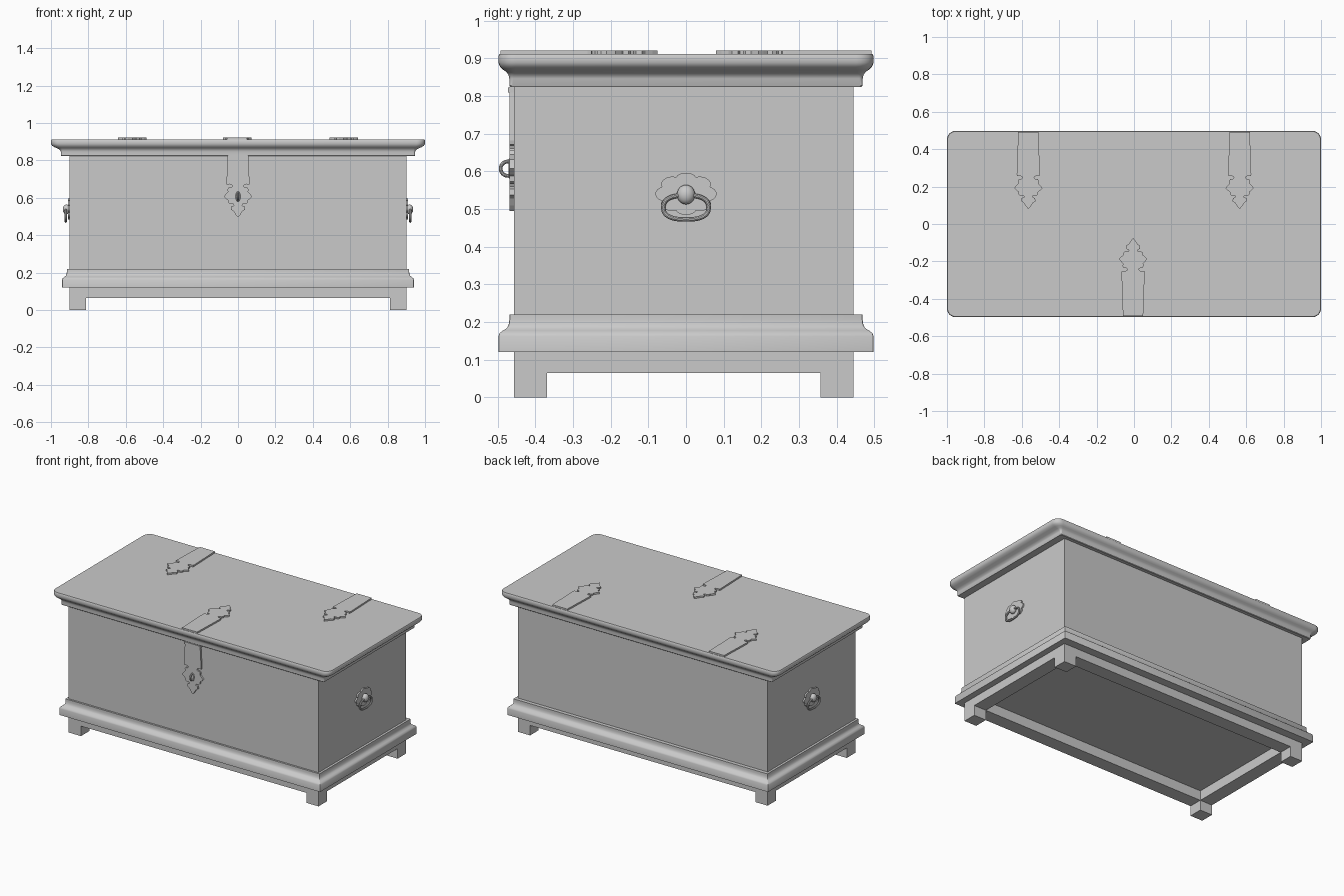
import bpy, bmesh, math
from mathutils import Vector

old = bpy.data.objects.get("Cube")
if old:
    bpy.data.objects.remove(old, do_unlink=True)

grey = bpy.data.materials.new("plain grey")
grey.use_nodes = True
colour = (0.59, 0.59, 0.59, 1)
grey.diffuse_color = colour
grey.node_tree.nodes["Principled BSDF"].inputs["Base Color"].default_value = colour


def finish(bm, name, smooth=False):
    bmesh.ops.recalc_face_normals(bm, faces=bm.faces)
    mesh = bpy.data.meshes.new(name)
    bm.to_mesh(mesh)
    bm.free()
    mesh.materials.append(grey)
    ob = bpy.data.objects.new(name, mesh)
    bpy.context.collection.objects.link(ob)
    if smooth:
        bpy.ops.object.select_all(action='DESELECT')
        ob.select_set(True)
        bpy.context.view_layer.objects.active = ob
        bpy.ops.object.shade_smooth_by_angle(angle=math.radians(35))
    return ob


def box(name, low, high):
    bm = bmesh.new()
    bmesh.ops.create_cube(bm, size=1)
    for v in bm.verts:
        v.co = [a + (b - a) * (c + 0.5) for a, b, c in zip(low, high, v.co)]
    return finish(bm, name)


def loft(name, rings, segments=6):
    """Stack of rounded rectangles given as half width, half depth, height, corner radius."""
    bm = bmesh.new()
    loops = []
    for hx, hy, z, r in rings:
        loop = []
        for corner, (sx, sy) in enumerate([(1, 1), (-1, 1), (-1, -1), (1, -1)]):
            for i in range(segments + 1):
                a = math.pi / 2 * (corner + i / segments)
                loop.append(bm.verts.new((sx * (hx - r) + r * math.cos(a),
                                          sy * (hy - r) + r * math.sin(a), z)))
        loops.append(loop)
    for a, b in zip(loops, loops[1:]):
        for i in range(len(a)):
            j = (i + 1) % len(a)
            bm.faces.new((a[i], a[j], b[j], b[i]))
    bm.faces.new(loops[0])
    bm.faces.new(loops[-1])
    return finish(bm, name, True)


def plate(name, outline, origin, u, v, n, thickness):
    """Flat plate with an outline along u and v, raised along n."""
    o, u, v, n = (Vector(p) for p in (origin, u, v, n))
    bm = bmesh.new()
    face = bm.faces.new([bm.verts.new(o + u * a + v * b) for a, b in outline])
    new = bmesh.ops.extrude_face_region(bm, geom=[face])["geom"]
    bmesh.ops.translate(bm, vec=n * thickness,
                        verts=[e for e in new if isinstance(e, bmesh.types.BMVert)])
    return finish(bm, name)


def tube(name, points, radius):
    """Closed round wire through the points."""
    bm = bmesh.new()
    pts = [Vector(p) for p in points]
    count, sides = len(pts), 10
    normal = (pts[0] - pts[count // 3]).cross(pts[0] - pts[count // 2]).normalized()
    rings = []
    for i, p in enumerate(pts):
        out = (pts[(i + 1) % count] - pts[i - 1]).normalized().cross(normal)
        rings.append([bm.verts.new(p + radius * (out * math.cos(t) + normal * math.sin(t)))
                      for t in (math.tau * k / sides for k in range(sides))])
    for i in range(count):
        a, b = rings[i], rings[(i + 1) % count]
        for k in range(sides):
            m = (k + 1) % sides
            bm.faces.new((a[k], a[m], b[m], b[k]))
    return finish(bm, name, True)


def ball(name, centre, radii):
    bm = bmesh.new()
    bmesh.ops.create_uvsphere(bm, u_segments=20, v_segments=12, radius=1)
    for v in bm.verts:
        v.co = [c + r * x for c, r, x in zip(centre, radii, v.co)]
    return finish(bm, name, True)


# Chest body, wall planes shared with the apron and feet
X, FRONT, BACK, FLOOR = 0.9, -0.457, 0.445, 0.128
box("chest_body", (-X, FRONT, FLOOR), (X, BACK, 0.84))

# Base moulding, open underneath up to the chest floor
loft("base_moulding", [
    (0.86, 0.4, FLOOR + 0.005, 0.001), (0.86, 0.4, 0.12, 0.001),
    (0.94, 0.498, 0.12, 0.004), (0.94, 0.498, 0.162, 0.004),
    (0.937, 0.495, 0.17, 0.004), (0.929, 0.486, 0.177, 0.004),
    (0.921, 0.476, 0.183, 0.004), (0.917, 0.471, 0.192, 0.004),
    (0.915, 0.469, 0.205, 0.004), (0.915, 0.469, 0.22, 0.004)], 2)

# Lid with a cove below a rounded rim
loft("lid", [
    (0.945, 0.466, 0.824, 0.006), (0.947, 0.469, 0.827, 0.008),
    (0.947, 0.469, 0.846, 0.01), (0.951, 0.471, 0.855, 0.014),
    (0.962, 0.476, 0.863, 0.022), (0.98, 0.486, 0.87, 0.034),
    (0.993, 0.494, 0.878, 0.042), (1.0, 0.498, 0.888, 0.046),
    (1.0, 0.498, 0.906, 0.046), (0.997, 0.495, 0.911, 0.044)])

# Apron frame as thick as the feet below it
T, LOW = 0.088, 0.065
TOP = FLOOR + 0.01
box("front_apron", (-X, FRONT, LOW), (X, FRONT + T, TOP))
box("back_apron", (-X, BACK - T, LOW), (X, BACK, TOP))
for side, s in (("left", 1), ("right", -1)):
    xs = sorted((s * X, s * (X - T)))
    box(side + "_apron", (xs[0], FRONT + T, LOW), (xs[1], BACK - T, TOP))
    box("front_foot_" + side, (xs[0], FRONT, 0), (xs[1], FRONT + T, LOW))
    box("back_foot_" + side, (xs[0], BACK - T, 0), (xs[1], BACK, LOW))

# Leaf-ended straps: half outline of the leaf, measured from the strap end
LEAF = [(0.062, 0), (0.06, 0.01), (0.046, 0.008), (0.034, 0.012), (0.031, 0.02),
        (0.038, 0.026), (0.05, 0.026), (0.056, 0.036), (0.054, 0.05), (0.064, 0.06),
        (0.076, 0.074), (0.062, 0.088), (0.053, 0.094), (0.052, 0.108), (0.042, 0.115),
        (0.026, 0.114), (0.022, 0.122), (0.036, 0.128), (0.038, 0.144), (0.024, 0.153),
        (0.012, 0.172)]


def strap(name, length, origin, along, normal, thickness):
    end = length - 0.186
    half = [(0.054, 0)] + [(w, end + d) for w, d in LEAF]
    outline = half + [(0, length)] + [(-w, d) for w, d in reversed(half)]
    return plate(name, outline, origin, (1, 0, 0), along, normal, thickness)


UP, FORWARD = (0, 0, 1), (0, -1, 0)
for side, x in (("left", 0.565), ("right", -0.565)):
    strap("hinge_strap_" + side, 0.412, (x, 0.492, 0.909), FORWARD, UP, 0.0122)
strap("front_lid_strap", 0.417, (-0.005, -0.492, 0.909), (0, 1, 0), UP, 0.0122)
strap("hasp_plate", 0.33, (0, FRONT, 0.825), (0, 0, -1), FORWARD, 0.011)
box("hasp_knuckle", (-0.058, -0.472, 0.809), (0.058, -0.455, 0.823))

# Lock staple on the hasp
tube("lock_staple", [(0, -0.473 + 0.019 * math.cos(t), 0.607 + 0.019 * math.sin(t))
                     for t in (math.tau * i / 24 for i in range(24))], 0.005)
tube("staple_collar", [(0.01 * math.cos(t), -0.468, 0.607 + 0.024 * math.sin(t))
                       for t in (math.tau * i / 24 for i in range(24))], 0.003)

# Side handles: scalloped rosette, knob and hanging oval ring
angles = [math.tau * i / 80 for i in range(80)]


def power(c, e):
    return math.copysign(abs(c) ** e, c)


for side, s in (("left", 1), ("right", -1)):
    rosette = []
    for t in angles:
        k = 0.85 + 0.15 * abs(math.cos(4 * t)) ** 0.7
        rosette.append((0.081 * k * math.cos(t), 0.056 * k * math.sin(t)))
    plate("handle_rosette_" + side, rosette, (s * (X - 0.001), 0, 0.54),
          (0, 1, 0), UP, (s, 0, 0), 0.01)
    ball("handle_knob_" + side, (s * 0.917, 0, 0.538), (0.02, 0.024, 0.026))
    tube("handle_ring_" + side,
         [(s * 0.921, 0.06 * power(math.cos(t), 0.8),
           0.504 + 0.032 * power(math.sin(t), 0.8)) for t in angles], 0.006)
